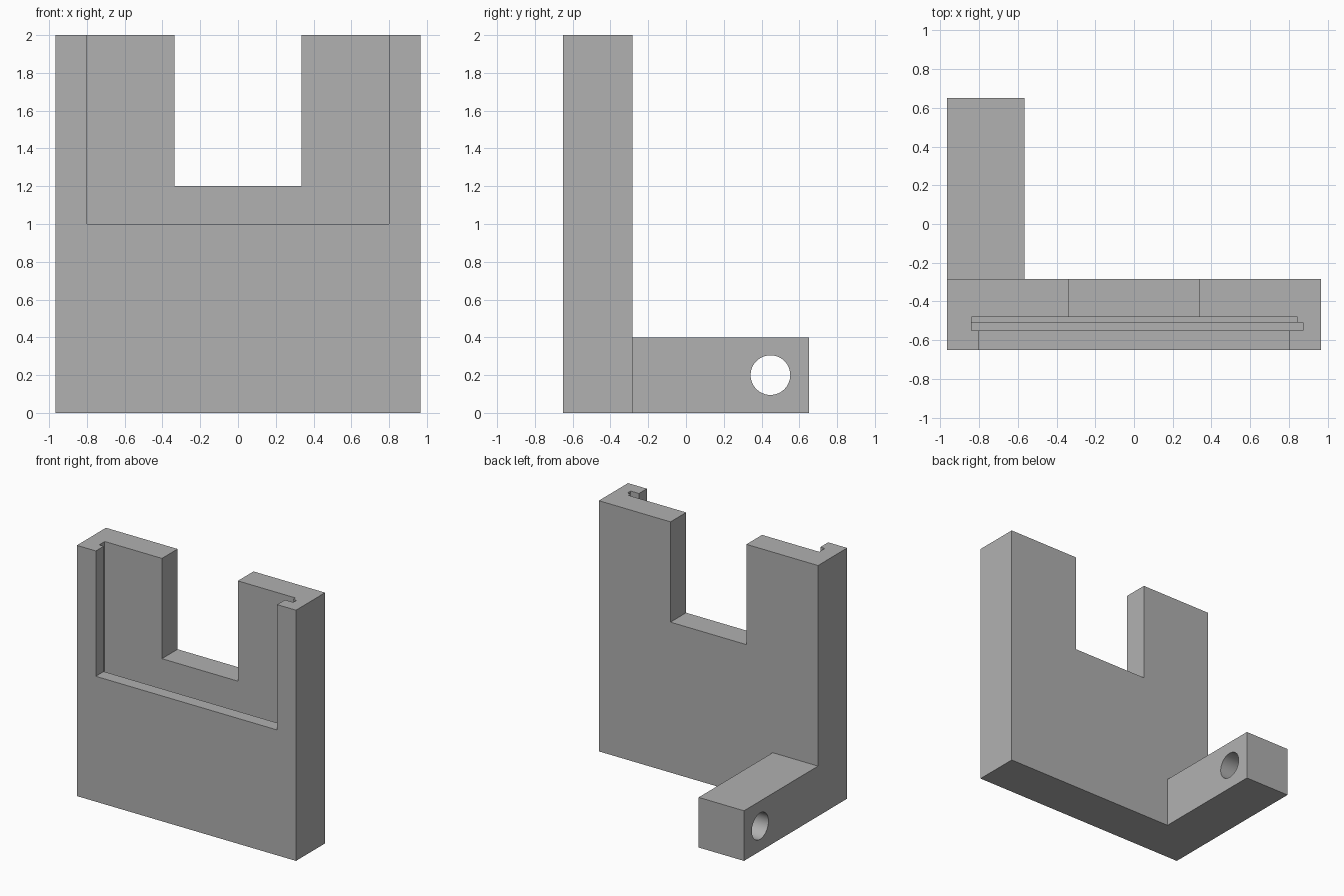
import bpy
import math

default = bpy.data.objects.get("Cube")
if default:
    bpy.data.objects.remove(default, do_unlink=True)

# One plain grey for the whole bracket
grey = bpy.data.materials.new("plain_grey")
grey.use_nodes = True
colour = (0.44, 0.44, 0.44, 1)
grey.diffuse_color = colour
grey.node_tree.nodes["Principled BSDF"].inputs["Base Color"].default_value = colour


def box(name, x, y, z):
    """Box from (low, high) spans on each axis."""
    spans = (x, y, z)
    bpy.ops.mesh.primitive_cube_add(size=1, location=[sum(s) / 2 for s in spans])
    obj = bpy.context.object
    obj.name = name
    obj.scale = [s[1] - s[0] for s in spans]
    bpy.ops.object.transform_apply(location=True, rotation=True, scale=True)
    obj.data.materials.append(grey)
    return obj


def cut(target, cutter):
    """Subtract the cutter from the target and discard it."""
    cutter.hide_render = True
    mod = target.modifiers.new("cut", 'BOOLEAN')
    mod.operation = 'DIFFERENCE'
    mod.solver = 'EXACT'
    mod.object = cutter
    bpy.context.view_layer.objects.active = target
    bpy.ops.object.modifier_apply(modifier=mod.name)
    bpy.data.objects.remove(cutter, do_unlink=True)


half, front, back, top = 0.967, -0.65, -0.283, 2.0
above = top + 0.1

# Upright holder plate
plate = box("holder_plate", (-half, half), (front, back), (0, top))

# Stepped pocket that opens at the top
cut(plate, box("pocket_front", (-0.84, 0.873), (-0.55, -0.51), (0.17, above)))
cut(plate, box("pocket_back", (-0.84, 0.845), (-0.53, -0.48), (0.2, above)))

# Wide front window and narrower rear finger notch
cut(plate, box("front_window", (-0.8, 0.8), (front - 0.1, -0.53), (1.0, above)))
cut(plate, box("rear_notch", (-0.335, 0.335), (-0.5, back + 0.1), (1.2, above)))

# Mounting arm reaching backwards, with a cross hole
arm = box("mounting_arm", (-half, -0.567), (back, 0.65), (0, 0.4))
bpy.ops.mesh.primitive_cylinder_add(vertices=48, radius=0.105, depth=1,
                                    location=(-0.767, 0.447, 0.2),
                                    rotation=(0, math.pi / 2, 0))
hole = bpy.context.object
hole.data.materials.append(grey)
cut(arm, hole)

# Smooth the hole wall while keeping the edges crisp
bpy.ops.object.select_all(action='DESELECT')
arm.select_set(True)
bpy.context.view_layer.objects.active = arm
bpy.ops.object.shade_smooth_by_angle(angle=math.radians(30))
